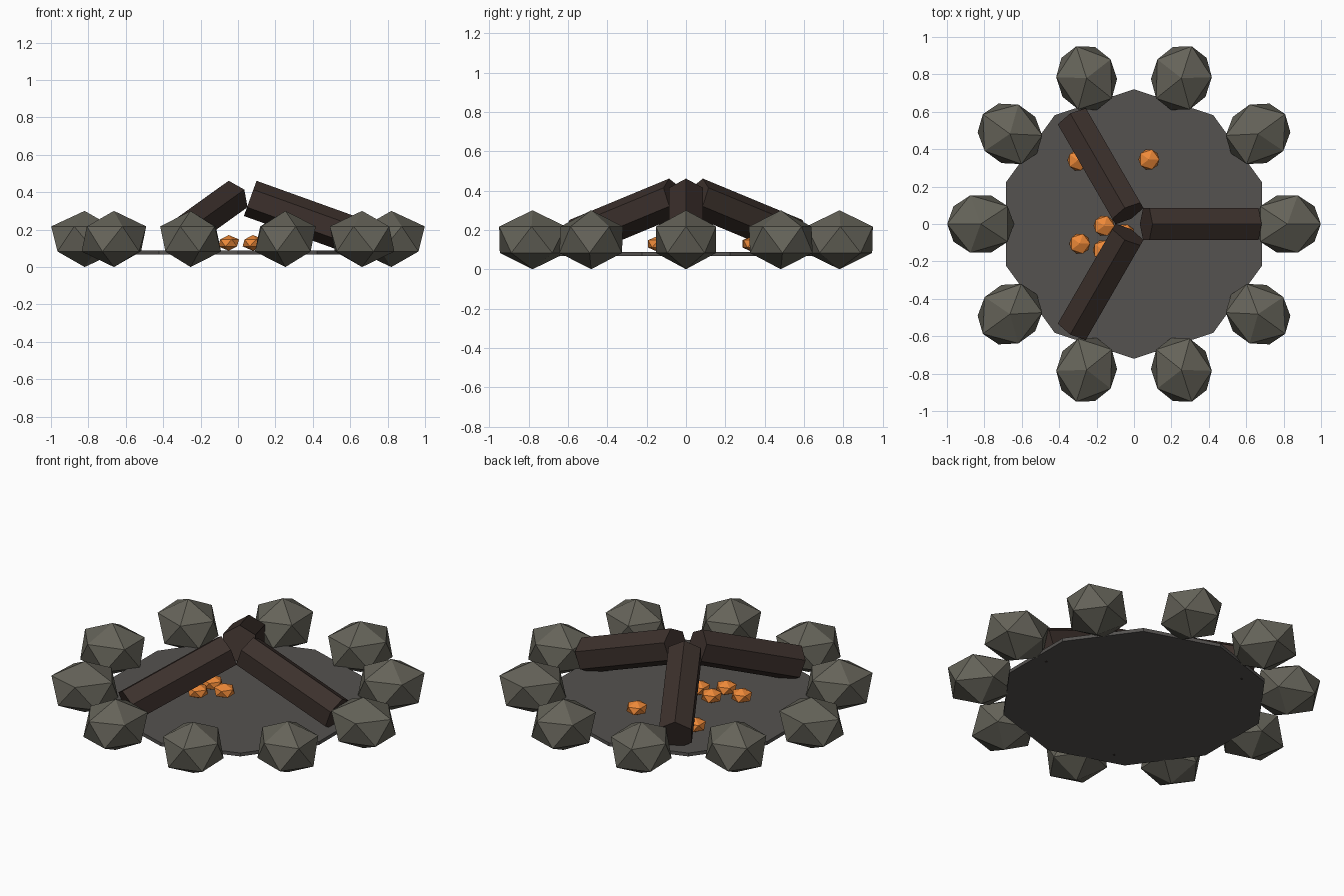
import bpy
from math import radians, cos, sin, pi
from mathutils import Matrix

if "Cube" in bpy.data.objects:
    bpy.data.objects.remove(bpy.data.objects["Cube"])


def material(name, rgb):
    m = bpy.data.materials.new(name)
    m.diffuse_color = (*rgb, 1)
    m.use_nodes = True
    m.node_tree.nodes["Principled BSDF"].inputs["Base Color"].default_value = m.diffuse_color
    return m


stone_mat = material("stone", (0.13, 0.125, 0.10))
ash_mat = material("ash", (0.09, 0.085, 0.08))
wood_mat = material("charred_wood", (0.045, 0.03, 0.025))
ember_mat = material("ember", (0.85, 0.25, 0.04))


def finish(name, mat, matrix):
    ob = bpy.context.object
    ob.name = name
    ob.matrix_world = matrix
    ob.data.materials.append(mat)
    return ob


def rock(name, mat, loc, size, angle):
    bpy.ops.mesh.primitive_ico_sphere_add(subdivisions=1, radius=1)
    return finish(name, mat, Matrix.Translation(loc) @ Matrix.Rotation(angle, 4, 'Z')
                  @ Matrix.Diagonal((*size, 1)))


# ash bed: thin ten-sided disc
bpy.ops.mesh.primitive_cylinder_add(vertices=10, radius=0.72, depth=0.02)
finish("ash_bed", ash_mat, Matrix.Translation((0, 0, 0.077)))

# ring of ten stones, each turned outwards
for i in range(10):
    a = i * pi / 5
    rock(f"ring_stone_{i + 1}", stone_mat, (0.82 * cos(a), 0.82 * sin(a), 0.15),
         (0.2, 0.18, 0.15), a)

# three hexagonal logs leaning together
for i in range(3):
    bpy.ops.mesh.primitive_cylinder_add(vertices=6, radius=0.1, depth=0.62)
    finish(f"log_{i + 1}", wood_mat,
           Matrix.Rotation(i * 2 * pi / 3, 4, 'Z') @ Matrix.Translation((0.357, 0, 0.262))
           @ Matrix.Rotation(pi / 2 + 0.345, 4, 'Y') @ Matrix.Rotation(radians(30), 4, 'Z'))

# embers scattered on the ash
embers = [(0.08, 0.345), (-0.16, -0.01), (-0.29, -0.105),
          (-0.30, 0.34), (-0.165, -0.14), (-0.05, -0.056)]
for i, (x, y) in enumerate(embers):
    rock(f"ember_{i + 1}", ember_mat, (x, y, 0.129), (0.062, 0.062, 0.042), 0)
